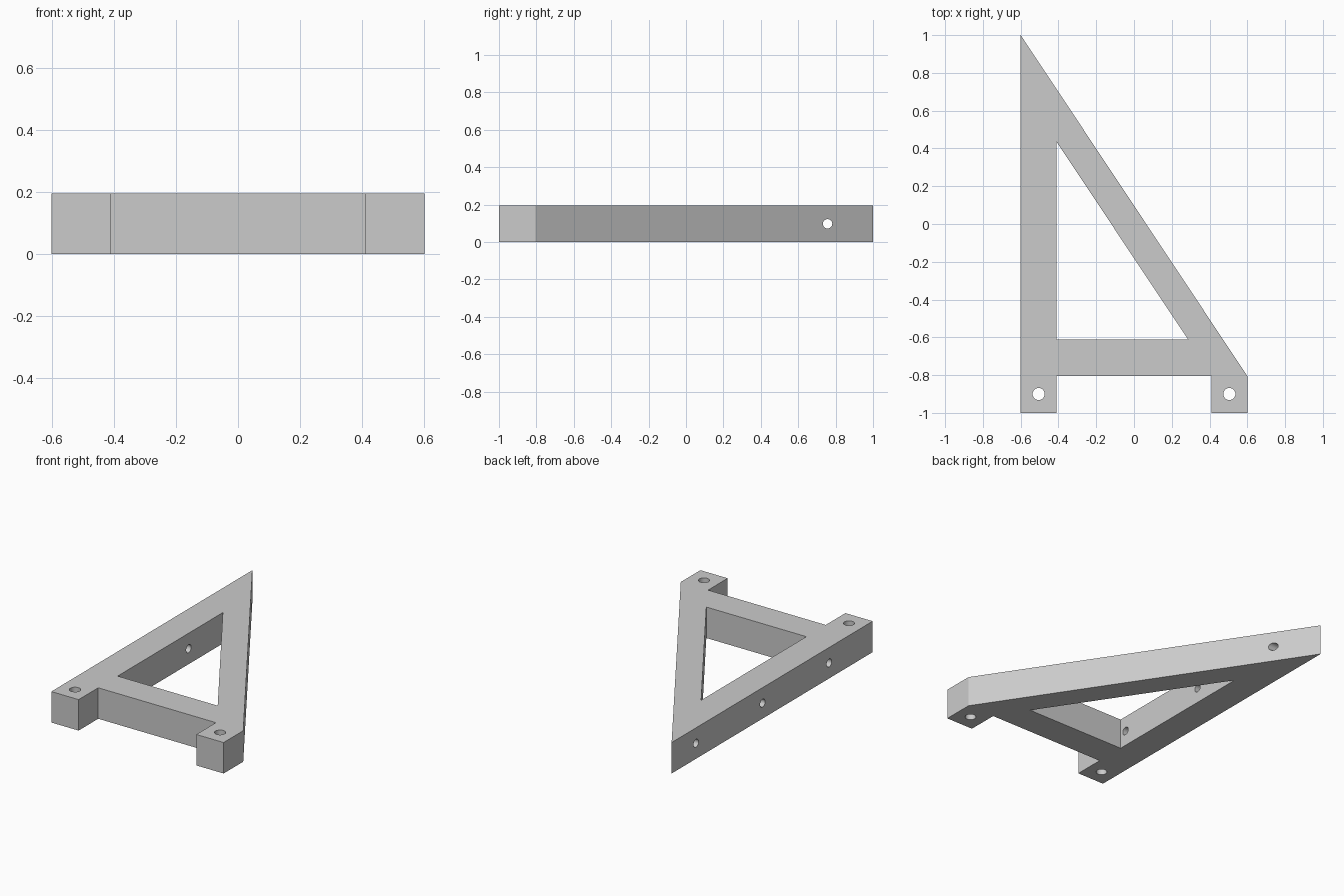
import bpy
import bmesh
import math
from mathutils import Matrix

default = bpy.data.objects.get("Cube")
if default:
    bpy.data.objects.remove(default, do_unlink=True)

THICK = 0.195
HALF_W = 0.6
INNER = 0.41

# Plain grey material
grey = bpy.data.materials.new("plain grey")
grey.use_nodes = True
colour = (0.6, 0.6, 0.6, 1)
grey.diffuse_color = colour
grey.node_tree.nodes["Principled BSDF"].inputs["Base Color"].default_value = colour


def to_object(bm, name):
    bmesh.ops.recalc_face_normals(bm, faces=bm.faces)
    mesh = bpy.data.meshes.new(name)
    bm.to_mesh(mesh)
    bm.free()
    mesh.materials.append(grey)
    obj = bpy.data.objects.new(name, mesh)
    bpy.context.collection.objects.link(obj)
    return obj


def prism(name, outline, z0, z1):
    bm = bmesh.new()
    base = bm.faces.new([bm.verts.new((x, y, z0)) for x, y in outline])
    top = bmesh.ops.extrude_face_region(bm, geom=[base])["geom"]
    verts = [v for v in top if isinstance(v, bmesh.types.BMVert)]
    bmesh.ops.translate(bm, verts=verts, vec=(0, 0, z1 - z0))
    return to_object(bm, name)


def drill(name, centre, radius, depth, axis):
    turn = Matrix.Rotation(math.pi / 2, 4, "Y") if axis == "X" else Matrix()
    bm = bmesh.new()
    bmesh.ops.create_cone(bm, cap_ends=True, segments=32, radius1=radius, radius2=radius,
                          depth=depth, matrix=Matrix.Translation(centre) @ turn)
    return to_object(bm, name)


# Triangular bracket with two square feet at the front
bracket = prism("bracket", [(-HALF_W, -1), (-INNER, -1), (-INNER, -0.805), (INNER, -0.805),
                            (INNER, -1), (HALF_W, -1), (HALF_W, -0.805), (-HALF_W, 1)], 0, THICK)

# Triangular window, foot holes and side holes through the long bar
cutters = [prism("window_cutter", [(-INNER, -0.612), (0.287, -0.612), (-INNER, 0.435)], -0.1, THICK + 0.1)]
for side in (-1, 1):
    cutters.append(drill("foot_hole_cutter", (side * 0.505, -0.9, THICK / 2), 0.032, 0.5, "Z"))
for y in (0.757, 0.095, -0.567):
    cutters.append(drill("side_hole_cutter", (-0.52, y, THICK / 2), 0.025, 0.3, "X"))

bpy.context.view_layer.objects.active = bracket
for cutter in cutters:
    cutter.hide_render = True
    mod = bracket.modifiers.new("cut", "BOOLEAN")
    mod.operation = "DIFFERENCE"
    mod.solver = "EXACT"
    mod.object = cutter
    bpy.ops.object.modifier_apply(modifier=mod.name)
    bpy.data.objects.remove(cutter, do_unlink=True)

# Smooth hole walls, crisp outer edges
bpy.ops.object.select_all(action="DESELECT")
bracket.select_set(True)
bpy.ops.object.shade_smooth_by_angle(angle=math.radians(30))
